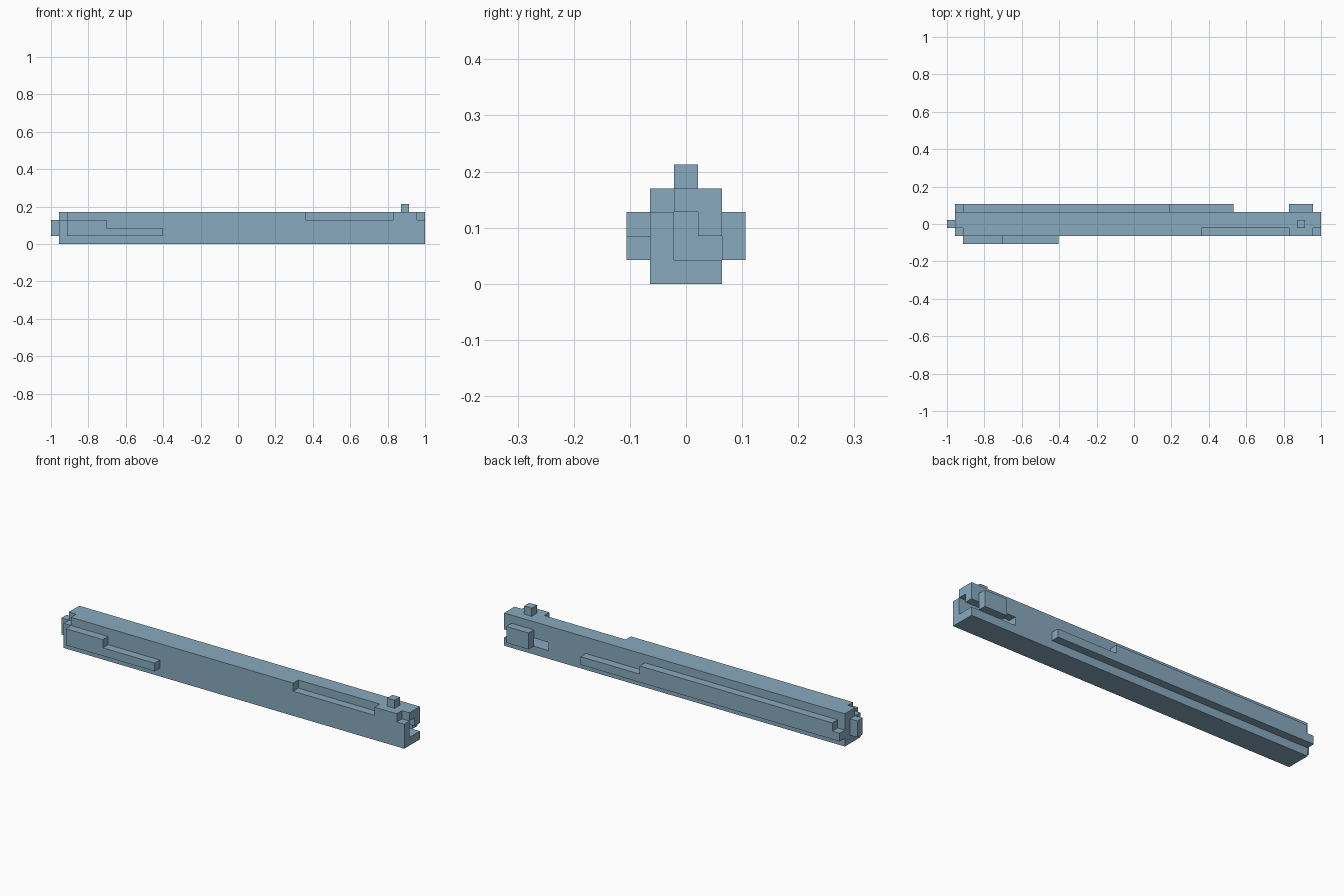
import bpy
import bmesh

if "Cube" in bpy.data.objects:
    bpy.data.objects.remove(bpy.data.objects["Cube"], do_unlink=True)

UNIT = 2 / 47  # everything sits on a grid of 47 x 5 x 5 cells

steel = bpy.data.materials.new("steel_blue")
steel.use_nodes = True
colour = (0.25, 0.40, 0.52, 1)
steel.diffuse_color = colour
steel.node_tree.nodes["Principled BSDF"].inputs["Base Color"].default_value = colour


def prism(name, profile, y0, y1):
    """Extrude an x-z outline, in grid cells, from y0 to y1."""
    bm = bmesh.new()
    verts = [bm.verts.new(((x - 23.5) * UNIT, (y0 - 2.5) * UNIT, z * UNIT))
             for x, z in profile]
    face = bm.faces.new(verts)
    side = bmesh.ops.extrude_face_region(bm, geom=[face])
    moved = [v for v in side["geom"] if isinstance(v, bmesh.types.BMVert)]
    bmesh.ops.translate(bm, verts=moved, vec=(0, (y1 - y0) * UNIT, 0))
    bmesh.ops.recalc_face_normals(bm, faces=bm.faces)
    mesh = bpy.data.meshes.new(name)
    bm.to_mesh(mesh)
    bm.free()
    mesh.materials.append(steel)
    obj = bpy.data.objects.new(name, mesh)
    bpy.context.collection.objects.link(obj)
    return obj


def box(name, x, y, z):
    return prism(name, [(x[0], z[0]), (x[1], z[0]), (x[1], z[1]), (x[0], z[1])], *y)


def cut(target, name, x, y, z):
    """Remove a box from the target."""
    cutter = box(name, x, y, z)
    cutter.hide_render = True
    mod = target.modifiers.new(name, "BOOLEAN")
    mod.operation, mod.solver, mod.object = "DIFFERENCE", "EXACT", cutter
    bpy.context.view_layer.objects.active = target
    bpy.ops.object.modifier_apply(modifier=name)
    bpy.data.objects.remove(cutter, do_unlink=True)


# Main bar with notches along the top front edge
body = box("main_bar", (1, 47), (1, 4), (0, 4))
cut(body, "long_top_notch", (32, 43), (0, 2), (3, 5))
cut(body, "right_corner_notch", (46, 48), (0, 2), (3, 5))
cut(body, "left_corner_notch", (0, 2), (0, 2), (3, 5))

# Slot in the end, open to the back
cut(body, "end_slot", (41, 48), (2, 5), (1, 2))
cut(body, "end_slot_upper", (41, 48), (2, 3), (1.5, 3))

# Stepped rails on the front and back
prism("front_rail", [(2, 1), (14, 1), (14, 2), (7, 2), (7, 3), (2, 3)], 0, 1)
prism("back_rail", [(1, 1), (36, 1), (36, 2), (28, 2), (28, 3),
                    (2, 3), (2, 2), (1, 2)], 4, 5)

# Small attached blocks
box("back_block", (43, 46), (4, 5), (1, 3))
box("end_knob", (0, 1), (2, 3), (1, 3))
box("top_peg", (44, 45), (2, 3), (4, 5))
